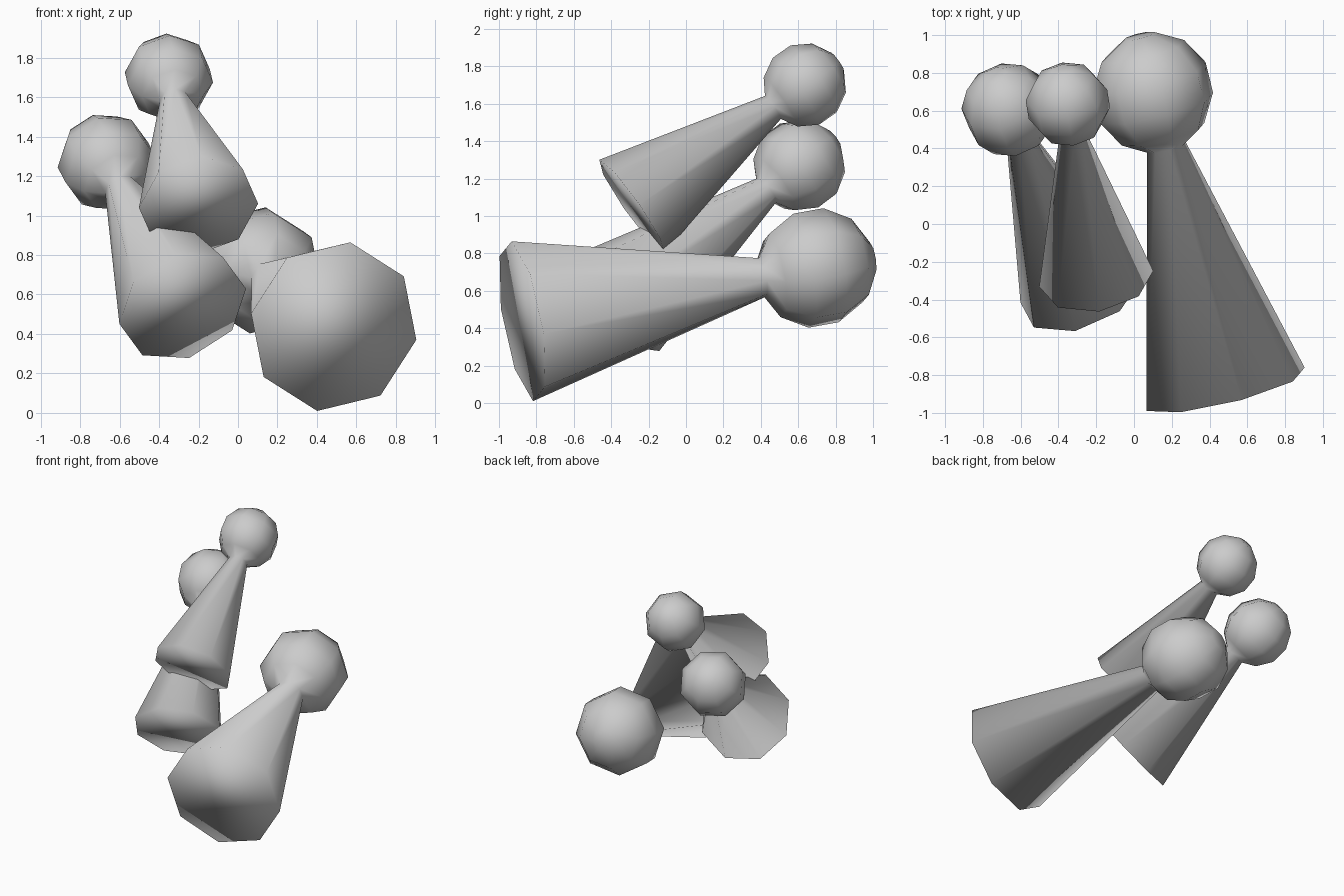
import bpy, bmesh
from math import cos, sin, tau, radians
from mathutils import Vector

if "Cube" in bpy.data.objects:
    bpy.data.objects.remove(bpy.data.objects["Cube"])

SIDES = 8
# Lathe profile (distance along axis, radius): flared bell, narrow neck, round bulb
LENGTH, BULB_R = 1.645, 0.325
PROFILE = [(0.0, 0.44), (1.342, 0.108)]
PROFILE += [(LENGTH - BULB_R * cos(radians(a)), BULB_R * sin(radians(a)))
            for a in (45, 75, 105, 135, 165)]


def horn(name, rim, bulb, side):
    """Octagonal horn from the bell rim centre to the bulb centre.
    side = (x, z) of the direction from the rim centre to one rim corner."""
    rim, bulb = Vector(rim), Vector(bulb)
    axis = bulb - rim
    scale = axis.length / LENGTH
    axis.normalize()
    # corner direction lies in the plane perpendicular to the axis
    u = Vector((side[0], -(side[0] * axis.x + side[1] * axis.z) / axis.y, side[1])).normalized()
    v = axis.cross(u)

    bm = bmesh.new()
    rings = []
    for d, r in PROFILE:
        rings.append([bm.verts.new(rim + scale * (axis * d + r * (u * cos(tau * i / SIDES)
                                                                 + v * sin(tau * i / SIDES))))
                      for i in range(SIDES)])
    # walls
    for a, b in zip(rings, rings[1:]):
        for i in range(SIDES):
            j = (i + 1) % SIDES
            bm.faces.new((a[i], a[j], b[j], b[i]))
    # closed bell mouth and bulb end
    bm.faces.new(rings[0][::-1])
    bm.faces.new(rings[-1])
    bmesh.ops.recalc_face_normals(bm, faces=bm.faces[:])
    for f in bm.faces:
        f.smooth = True
    mesh = bpy.data.meshes.new(name)
    bm.to_mesh(mesh)
    bm.free()
    obj = bpy.data.objects.new(name, mesh)
    bpy.context.collection.objects.link(obj)
    return obj


horn("large_horn", (0.485, -0.875, 0.437), (0.10, 0.695, 0.722), (0.085, 0.433))
horn("medium_horn", (-0.28, -0.355, 0.54), (-0.665, 0.605, 1.27), (0.325, 0.09))
horn("small_horn", (-0.20, -0.29, 1.05), (-0.35, 0.635, 1.70), (0.30, 0.01))
